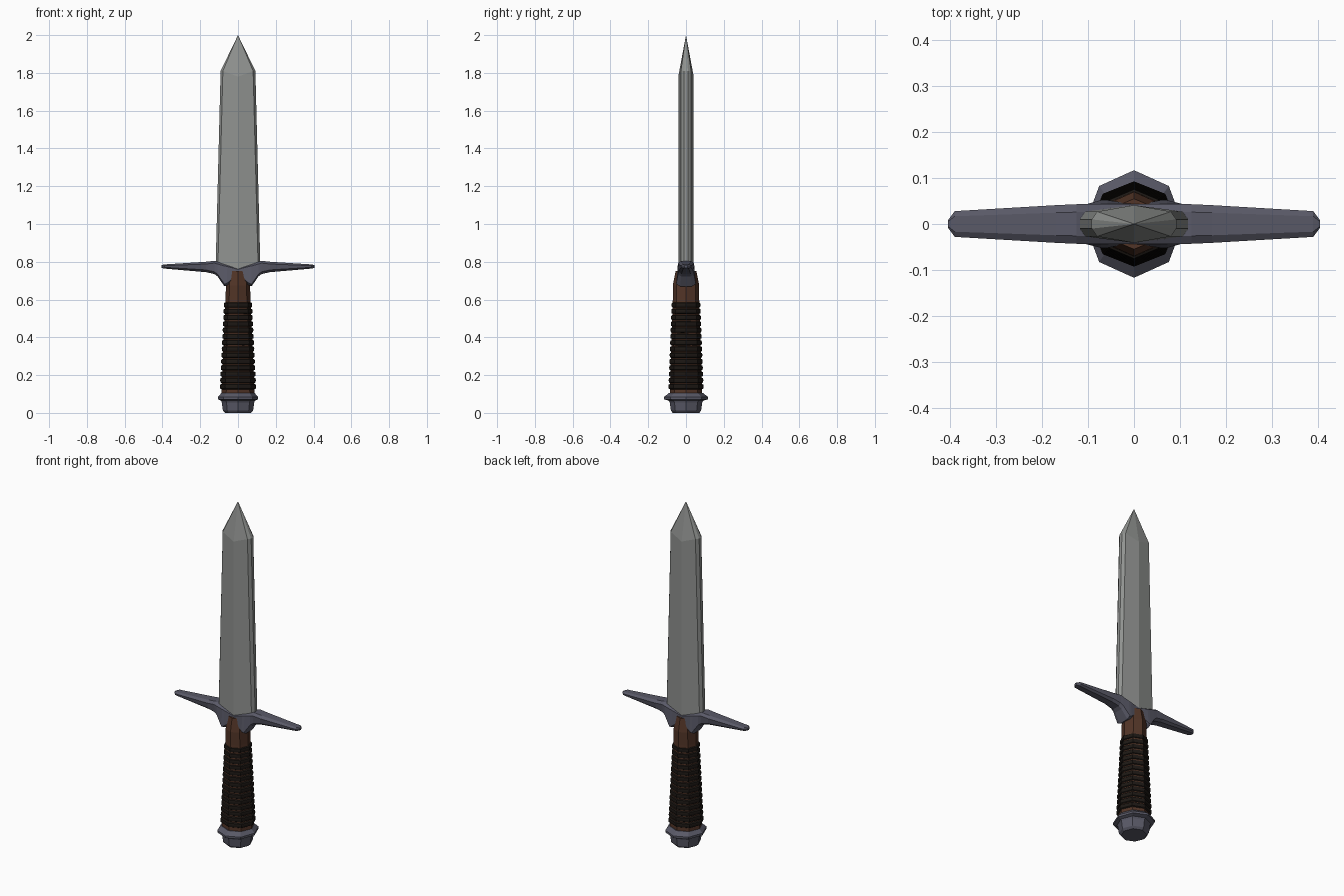
import bpy, bmesh
from math import sin, cos, pi

if "Cube" in bpy.data.objects:
    bpy.data.objects.remove(bpy.data.objects["Cube"])


def material(name, rgb):
    m = bpy.data.materials.new(name)
    m.diffuse_color = (*rgb, 1)
    m.use_nodes = True
    m.node_tree.nodes["Principled BSDF"].inputs["Base Color"].default_value = m.diffuse_color
    return m


steel = material("steel", (0.28, 0.29, 0.28))
iron = material("dark_iron", (0.10, 0.10, 0.135))
wood = material("brown_wood", (0.085, 0.035, 0.02))
leather = material("black_leather", (0.012, 0.009, 0.007))


def loft(bm, sections):
    """Skin a list of equal-length point rings, capping both ends."""
    rings = [[bm.verts.new(p) for p in s] for s in sections]
    n = len(rings[0])
    for a, b in zip(rings, rings[1:]):
        for i in range(n):
            j = (i + 1) % n
            bm.faces.new((a[i], a[j], b[j], b[i]))
    bm.faces.new(rings[0][::-1])
    bm.faces.new(rings[-1])
    return rings


def finish(name, bm, mat):
    bmesh.ops.remove_doubles(bm, verts=bm.verts, dist=1e-5)
    bmesh.ops.recalc_face_normals(bm, faces=bm.faces)
    me = bpy.data.meshes.new(name)
    bm.to_mesh(me)
    bm.free()
    me.materials.append(mat)
    ob = bpy.data.objects.new(name, me)
    bpy.context.collection.objects.link(ob)
    return ob


def octagon(z, rx, ry):
    return [(rx * cos(k * pi / 4), ry * sin(k * pi / 4), z) for k in range(8)]


def lathe(name, profile, mat):
    bm = bmesh.new()
    loft(bm, [octagon(*p) for p in profile])
    return finish(name, bm, mat)


# Pommel: faceted cap with a flared collar
lathe("pommel", [(0, 0.068, 0.07), (0.012, 0.08, 0.08), (0.055, 0.086, 0.086),
                 (0.065, 0.09, 0.092), (0.072, 0.107, 0.117), (0.084, 0.107, 0.117),
                 (0.105, 0.088, 0.09)], iron)

# Grip: tapering octagonal handle that narrows into the guard
lathe("grip", [(0.09, 0.089, 0.086), (0.60, 0.066, 0.07),
               (0.675, 0.064, 0.07), (0.75, 0.054, 0.055)], wood)

# Grip wrap: stacked leather bands following the taper
bm = bmesh.new()
bands, low, high = 14, 0.125, 0.59
pitch = (high - low) / bands
for i in range(bands):
    z = low + i * pitch
    t = (z - low) / (high - low)
    rx, ry = 0.096 - 0.023 * t, 0.093 - 0.018 * t
    loft(bm, [octagon(z + dz * pitch, rx - d, ry - d)
              for dz, d in ((0, 0.008), (0.12, 0.001), (0.45, 0), (0.74, 0.001), (0.86, 0.009))])
finish("grip_wrap", bm, leather)


# Guard: sections along x as (x, bottom z, top z, half depth, bottom half depth)
def guard_section(x, zb, zt, h, hb):
    c = min(0.012, (zt - zb) * 0.3)
    right = [(x, 0.6 * hb, zb), (x, hb, zb + c), (x, h, zt - c), (x, 0.6 * h, zt)]
    return right + [(px, -py, pz) for px, py, pz in reversed(right)]


half = [(0.0, 0.72, 0.772, 0.043, 0.040), (0.058, 0.675, 0.787, 0.043, 0.052),
        (0.072, 0.670, 0.790, 0.043, 0.052), (0.108, 0.722, 0.800, 0.043, 0.042),
        (0.125, 0.735, 0.805, 0.043, 0.039), (0.17, 0.745, 0.800, 0.041, 0.036),
        (0.39, 0.764, 0.786, 0.028, 0.025), (0.405, 0.768, 0.782, 0.008, 0.008)]
full = [(-s[0], *s[1:]) for s in reversed(half[1:])] + half
bm = bmesh.new()
loft(bm, [guard_section(*s) for s in full])
finish("guard", bm, iron)


# Blade: ridged, bevelled section tapering to a point
def blade_section(w, zc, ze):
    quarter = [(w, 0.010, ze), (w - 0.012, 0.027, ze), (0, 0.041, zc)]
    back = quarter + [(-x, y, z) for x, y, z in reversed(quarter[:2])]
    return back + [(-x, -y, z) for x, y, z in back]


bm = bmesh.new()
rings = loft(bm, [blade_section(0.119, 0.75, 0.75), blade_section(0.092, 1.78, 1.81)])
bm.faces.remove(next(f for f in bm.faces if set(f.verts) == set(rings[-1])))
tip = bm.verts.new((0, 0, 2.0))
for a, b in zip(rings[-1], rings[-1][1:] + rings[-1][:1]):
    bm.faces.new((a, b, tip))
finish("blade", bm, steel)
